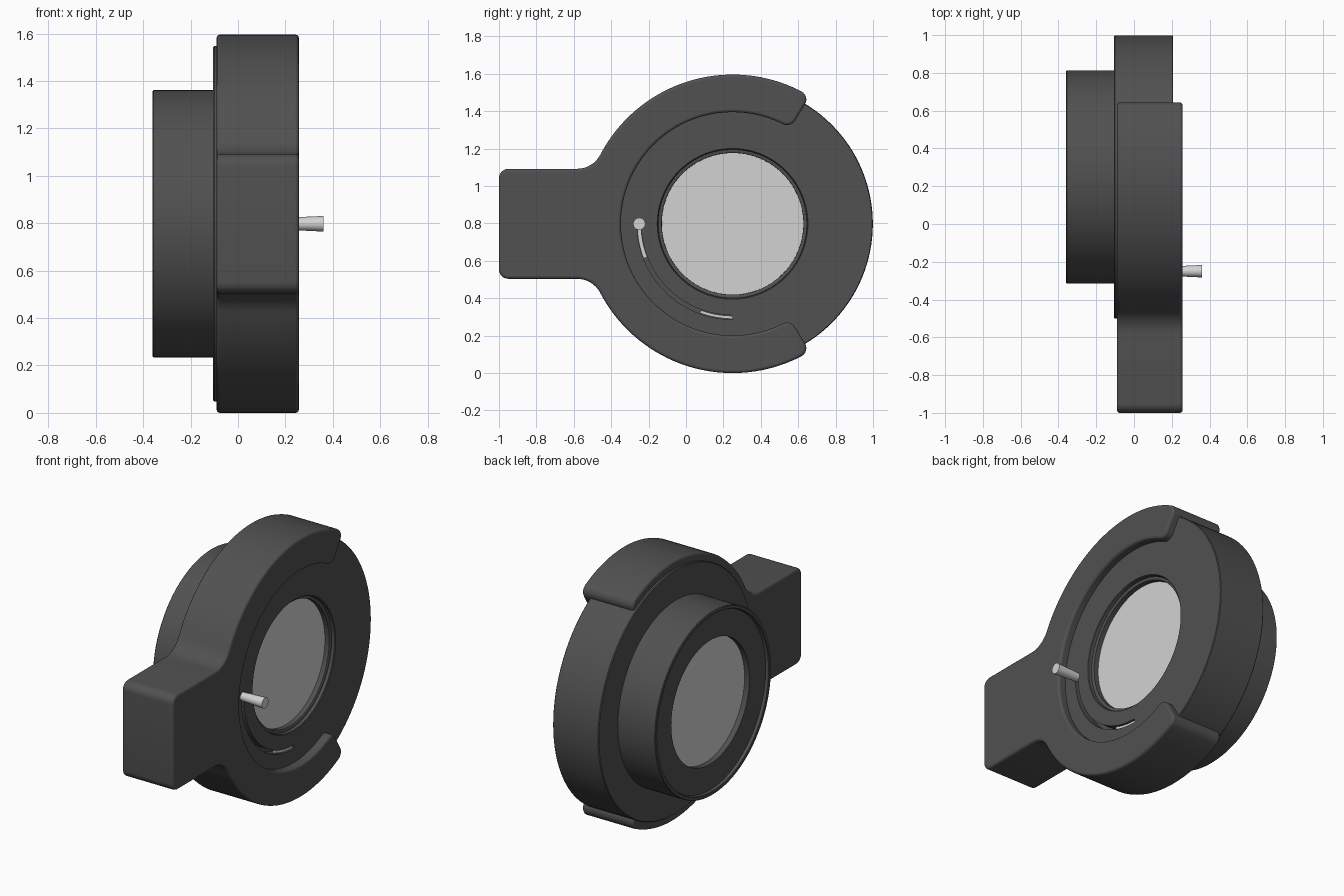
import bpy, bmesh, math
from math import sin, cos, pi, radians, sqrt

if "Cube" in bpy.data.objects:
    bpy.data.objects.remove(bpy.data.objects["Cube"])

CY, CZ = 0.249, 0.798        # optical axis (runs along x)


def material(name, v):
    m = bpy.data.materials.new(name)
    m.diffuse_color = (v, v, v, 1)
    m.use_nodes = True
    m.node_tree.nodes["Principled BSDF"].inputs["Base Color"].default_value = m.diffuse_color
    return m


DARK = material("dark_grey", 0.082)
LIGHT = material("light_grey", 0.65)


def finish(name, bm, mat, angle=35):
    bmesh.ops.recalc_face_normals(bm, faces=bm.faces[:])
    me = bpy.data.meshes.new(name)
    bm.to_mesh(me)
    bm.free()
    me.materials.append(mat)
    ob = bpy.data.objects.new(name, me)
    bpy.context.collection.objects.link(ob)
    bpy.ops.object.select_all(action='DESELECT')
    ob.select_set(True)
    bpy.context.view_layer.objects.active = ob
    if angle:
        bpy.ops.object.shade_smooth_by_angle(angle=radians(angle))
    return ob


def lathe(name, profile, mat, n=128, cy=CY, cz=CZ, angle=35):
    """Closed (x, r) loop revolved about the x direction."""
    bm = bmesh.new()
    rings = [[bm.verts.new((x, cy + r * cos(2 * pi * i / n), cz + r * sin(2 * pi * i / n)))
              for x, r in profile] for i in range(n)]
    k = len(profile)
    for i in range(n):
        a, b = rings[i], rings[(i + 1) % n]
        for j in range(k):
            bm.faces.new((a[j], a[(j + 1) % k], b[(j + 1) % k], b[j]))
    return finish(name, bm, mat, angle)


def rod(name, x0, x1, r0, r1, mat, n=128, cy=CY, cz=CZ):
    """Capped cylinder or cone along x."""
    bm = bmesh.new()
    ends = [[bm.verts.new((x, cy + r * cos(2 * pi * i / n), cz + r * sin(2 * pi * i / n)))
             for i in range(n)] for x, r in ((x0, r0), (x1, r1))]
    for e in ends:
        bm.faces.new(e)
    for i in range(n):
        j = (i + 1) % n
        bm.faces.new((ends[0][i], ends[0][j], ends[1][j], ends[1][i]))
    return finish(name, bm, mat)


def slab(name, pts, x0, x1, mat, angle=35):
    """Outline in (y, z) relative to the axis, extruded along x."""
    bm = bmesh.new()
    f = bm.faces.new([bm.verts.new((x0, CY + y, CZ + z)) for y, z in pts])
    new = bmesh.ops.extrude_face_region(bm, geom=[f])["geom"]
    bmesh.ops.translate(bm, vec=(x1 - x0, 0, 0),
                        verts=[g for g in new if isinstance(g, bmesh.types.BMVert)])
    return finish(name, bm, mat, angle)


def arc(cy, cz, r, a0, a1, n):
    return [(cy + r * cos(radians(a0 + (a1 - a0) * i / n)),
             cz + r * sin(radians(a0 + (a1 - a0) * i / n))) for i in range(n + 1)]


def sector(r0, r1, a0, a1, n):
    return arc(0, 0, r1, a0, a1, n) + arc(0, 0, r0, a1, a0, n)


# barrel: wide front disc, narrower rear tube with a thin raised rim, stepped bores
barrel = lathe("barrel", [
    (-0.25, 0.38), (-0.34, 0.38), (-0.34, 0.538), (-0.357, 0.541), (-0.36, 0.545),
    (-0.36, 0.56), (-0.356, 0.564), (-0.105, 0.564), (-0.105, 0.746), (-0.10, 0.75),
    (0.203, 0.75), (0.207, 0.746), (0.207, 0.403), (0.203, 0.399), (0.185, 0.397),
    (0.185, 0.385), (0.181, 0.379), (0.10, 0.378)], DARK)

# curved slot for the lever
cutter = slab("slot_cutter", sector(0.489, 0.511, 180, 270, 32), 0.15, 0.25, DARK, 0)
cutter.hide_render = True
bpy.context.view_layer.objects.active = barrel
mod = barrel.modifiers.new("slot", 'BOOLEAN')
mod.operation = 'DIFFERENCE'
mod.solver = 'EXACT'
mod.object = cutter
bpy.ops.object.modifier_apply(modifier=mod.name)
bpy.data.objects.remove(cutter, do_unlink=True)

# light metal showing in both ends of the slot
slab("slot_metal_upper", sector(0.492, 0.508, 180, 201, 10), 0.148, 0.158, LIGHT)
slab("slot_metal_lower", sector(0.492, 0.508, 250, 270, 10), 0.185, 0.197, LIGHT)

# glass panes, recessed at each end of the bore
rod("front_glass", 0.14, 0.152, 0.38, 0.38, LIGHT)
rod("rear_glass", -0.307, -0.295, 0.382, 0.382, LIGHT)

# lever pin, flared towards its tip
rod("lever_pin", 0.15, 0.36, 0.023, 0.033, LIGHT, n=12, cy=-0.25)

# clamp with handle: upper half outline from inner ring to handle end, then mirrored
RO, RI, C, H, F, END = 0.798, 0.597, 0.05, 0.294, 0.14, 58.8


def end_corner(rc, t0, t1):
    """Rounded corner of the clamp jaw, in polar coordinates."""
    out = []
    for i in range(7):
        t = radians(t0 + (t1 - t0) * i / 6)
        r = rc + C * cos(t)
        a = radians(END) + (C - C * sin(t)) / rc
        out.append((r * cos(a), r * sin(a)))
    return out


fy = -sqrt((RO + F) ** 2 - (H + F) ** 2)
ring_a = math.degrees(math.atan2(H + F, fy))
inner_a = END + math.degrees(C / (RI + C))
outer_a = END + math.degrees(C / (RO - C))
half = arc(0, 0, RI, 180, inner_a, 50)[1:-1]
half += end_corner(RI + C, 180, 90)
half += end_corner(RO - C, 90, 0)
half += arc(0, 0, RO, outer_a, ring_a, 44)[1:]
half += arc(fy, H + F, F, ring_a - 180, -90, 8)[1:]
half += arc(-1 - CY + 0.05, H - 0.05, 0.05, 90, 180, 6)
outline = half + [(y, -z) for y, z in reversed(half)] + [(-RI, 0)]
clamp = slab("clamp_handle", outline, -0.09, 0.257, DARK)
bev = clamp.modifiers.new("edge_round", 'BEVEL')
bev.width = 0.014
bev.segments = 3
bev.limit_method = 'ANGLE'
bev.angle_limit = radians(45)
bev.use_clamp_overlap = False
bpy.ops.object.modifier_apply(modifier=bev.name)
bpy.ops.object.shade_smooth_by_angle(angle=radians(40))
